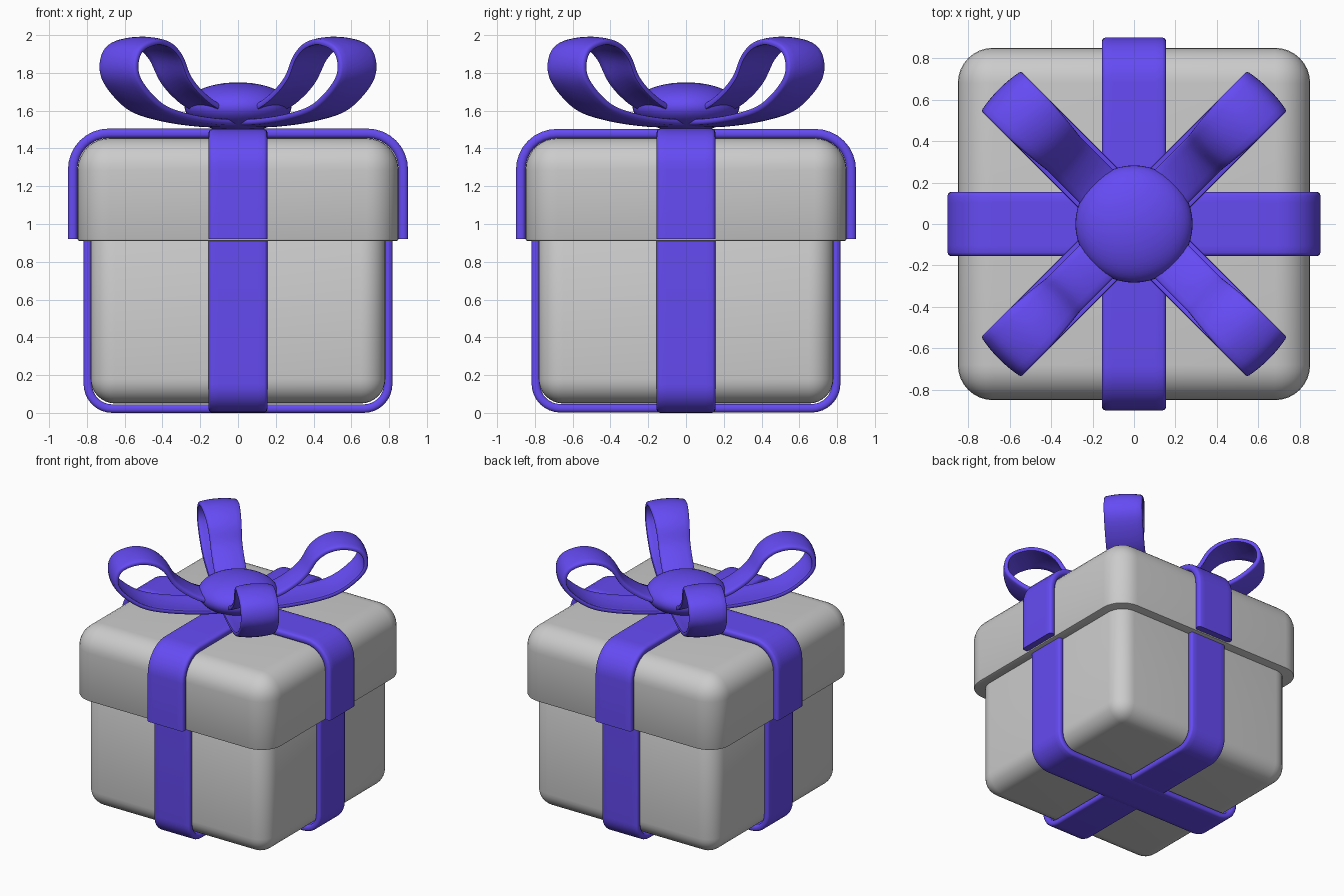
import bpy, bmesh, math
from mathutils import Vector

if "Cube" in bpy.data.objects:
    bpy.data.objects.remove(bpy.data.objects["Cube"])

purple = bpy.data.materials.new("ribbon_purple")
purple.diffuse_color = (0.13, 0.07, 0.9, 1)
purple.use_nodes = True
purple.node_tree.nodes["Principled BSDF"].inputs["Base Color"].default_value = purple.diffuse_color


def finish(name, bm, mat=None, angle=40):
    bmesh.ops.recalc_face_normals(bm, faces=bm.faces)
    me = bpy.data.meshes.new(name)
    bm.to_mesh(me)
    bm.free()
    ob = bpy.data.objects.new(name, me)
    bpy.context.collection.objects.link(ob)
    if mat:
        me.materials.append(mat)
    bpy.ops.object.select_all(action='DESELECT')
    ob.select_set(True)
    bpy.context.view_layer.objects.active = ob
    bpy.ops.object.shade_smooth_by_angle(angle=math.radians(angle))
    return ob


def rounded_box(name, half, z0, z1, radius, flat_z):
    """Box with all edges rounded except those of the face at flat_z."""
    bm = bmesh.new()
    bmesh.ops.create_cube(bm, size=1)
    for v in bm.verts:
        v.co = (v.co.x * 2 * half, v.co.y * 2 * half, z0 if v.co.z < 0 else z1)

    def on_flat(e):
        return all(abs(v.co.z - flat_z) < 1e-4 for v in e.verts)
    bmesh.ops.bevel(bm, geom=[e for e in bm.edges if not on_flat(e)], offset=radius,
                    segments=8, profile=0.5, affect='EDGES')
    rim = [e for e in bm.edges if on_flat(e)]
    bmesh.ops.bevel(bm, geom=rim, offset=0.012, segments=2, profile=0.5, affect='EDGES')
    return finish(name, bm)


def band_section(hw, t, dome=0.0, n=8):
    """Closed cross-section of a flat band with soft edges, optionally domed."""
    r = t * 0.35
    top = [(hw, t / 2 - r), (hw - r * 0.3, t / 2 - r * 0.3)]
    top += [((hw - r) * (1 - 2 * i / n), t / 2) for i in range(n + 1)]
    top += [(-hw + r * 0.3, t / 2 - r * 0.3), (-hw, t / 2 - r)]
    pts = top + [(-u, -v) for u, v in top]
    return [(u, v - dome * (u / hw) ** 2) for u, v in pts]


def sweep(name, path, section, angle, width=lambda f: 1.0):
    """Sweep a section along a path in the (radius, z) plane turned by angle."""
    bm = bmesh.new()
    rings = []
    ca, sa = math.cos(angle), math.sin(angle)
    last = len(path) - 1
    for i, p in enumerate(path):
        t = (path[min(i + 1, last)] - path[max(i - 1, 0)]).normalized()
        nrm = Vector((t.y, -t.x))
        k = width(i / last)
        ring = []
        for u, v in section:
            q = p + nrm * v
            u *= k
            ring.append(bm.verts.new((q.x * ca - u * sa, q.x * sa + u * ca, q.y)))
        rings.append(ring)
    m = len(section)
    for a, b in zip(rings, rings[1:]):
        for j in range(m):
            bm.faces.new((a[j], a[(j + 1) % m], b[(j + 1) % m], b[j]))
    bm.faces.new(rings[0])
    bm.faces.new(rings[-1])
    return finish(name, bm, purple, 50)


def u_path(x, z_end, z_flat, r):
    """U-shaped path: down one side, round the corners, up the other."""
    s = 1 if z_end > z_flat else -1
    pts = [Vector((-x, z_end))]
    for side in (-1, 1):
        for i in range(9):
            a = math.pi / 2 * (i / 8 if side < 0 else 1 - i / 8)
            pts.append(Vector((side * (x - r + r * math.cos(a)),
                               z_flat + s * (r - r * math.sin(a)))))
    pts.append(Vector((x, z_end)))
    return pts


def smooth_path(raw, sub=5):
    """Catmull-Rom curve through the points."""
    p = [Vector(q) for q in raw]
    p = [2 * p[0] - p[1]] + p + [2 * p[-1] - p[-2]]
    out = []
    for a, b, c, d in zip(p, p[1:], p[2:], p[3:]):
        for i in range(sub):
            t = i / sub
            out.append(0.5 * (2 * b + (c - a) * t + (2 * a - 5 * b + 4 * c - d) * t * t
                              + (3 * b - a - 3 * c + d) * t ** 3))
    return out + [p[-2]]


# Box and lid
rounded_box("box_body", 0.78, 0.05, 0.93, 0.13, 0.93)
rounded_box("box_lid", 0.85, 0.91, 1.455, 0.17, 0.91)

# Crossing ribbons around the box and over the lid
for i, axis in enumerate(("x", "y")):
    off = 0.002 * i
    turn = i * math.pi / 2
    sweep("box_ribbon_" + axis, u_path(0.795, 0.912, 0.0225 + off, 0.13),
          band_section(0.155, 0.045), turn)
    sweep("lid_ribbon_" + axis, u_path(0.875, 0.92, 1.48 - off, 0.19),
          band_section(0.155, 0.05), turn)

# Four bow loops on the diagonals
loop = smooth_path([(0.02, 1.53), (0.26, 1.53), (0.52, 1.56), (0.71, 1.615), (0.86, 1.73),
                    (0.905, 1.83), (0.865, 1.93), (0.74, 1.975), (0.62, 1.955), (0.53, 1.89),
                    (0.46, 1.78), (0.37, 1.70), (0.25, 1.635), (0.06, 1.585)])
for k in range(4):
    sweep(f"bow_loop_{k + 1}", loop, band_section(0.136, 0.032, 0.014),
          math.pi / 4 + k * math.pi / 2,
          lambda f: 1 - 0.16 * max(0.0, min(1.0, (f - 0.55) / 0.2)))

# Flattened knot in the middle
bm = bmesh.new()
bmesh.ops.create_uvsphere(bm, u_segments=48, v_segments=24, radius=1)
for v in bm.verts:
    v.co = (v.co.x * 0.283, v.co.y * 0.283, 1.62 + v.co.z * 0.13)
finish("bow_knot", bm, purple)
